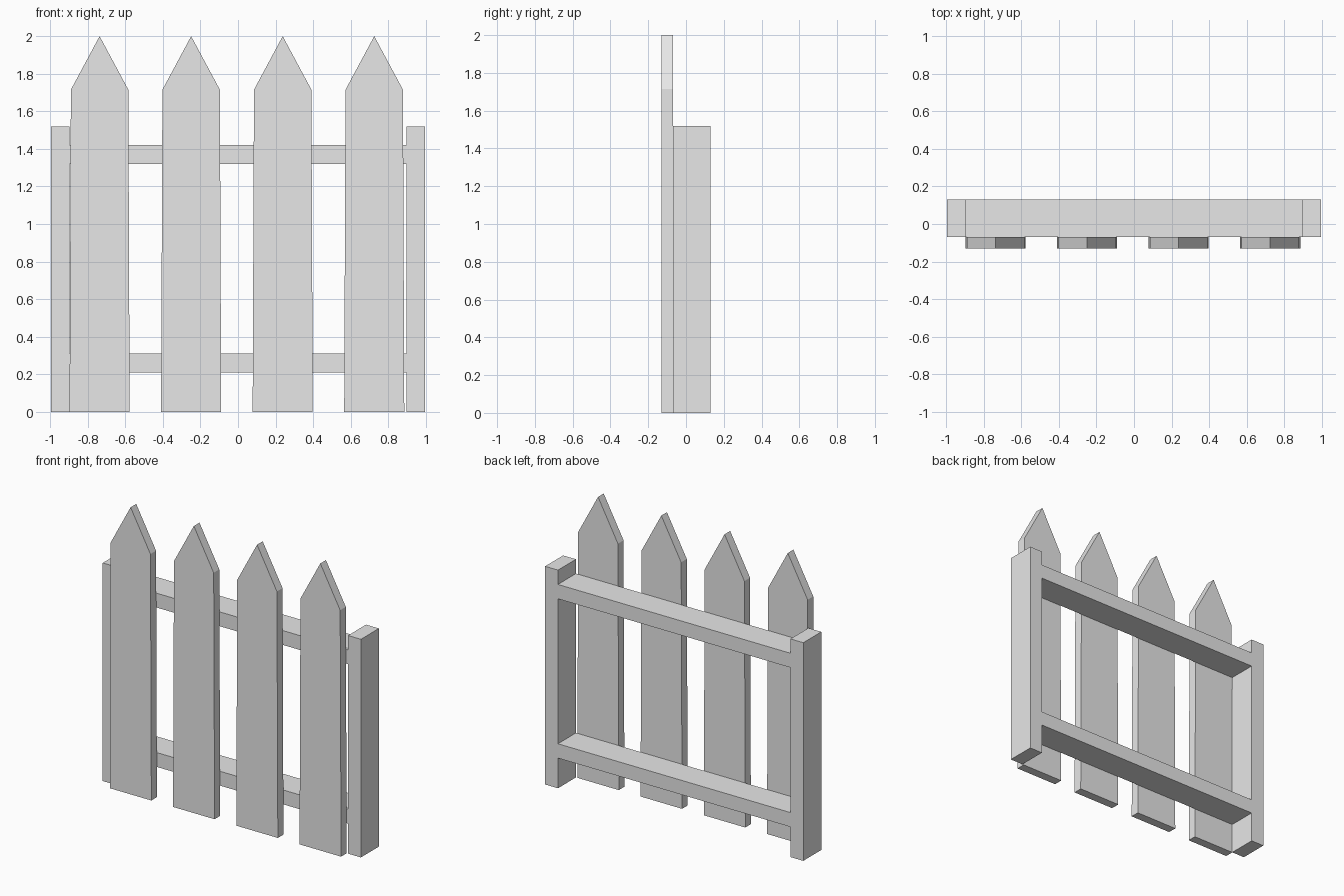
import bpy
import bmesh

cube = bpy.data.objects.get("Cube")
if cube:
    bpy.data.objects.remove(cube, do_unlink=True)

grey = bpy.data.materials.new("plain_grey")
grey.use_nodes = True
colour = (0.8, 0.8, 0.8, 1)
grey.diffuse_color = colour
grey.node_tree.nodes["Principled BSDF"].inputs["Base Color"].default_value = colour


def extrude_profile(name, points, y0, y1):
    """Extrude an x-z outline from y0 back to y1."""
    bm = bmesh.new()
    face = bm.faces.new([bm.verts.new((x, y0, z)) for x, z in points])
    result = bmesh.ops.extrude_face_region(bm, geom=[face])
    moved = [v for v in result["geom"] if isinstance(v, bmesh.types.BMVert)]
    bmesh.ops.translate(bm, verts=moved, vec=(0, y1 - y0, 0))
    bmesh.ops.recalc_face_normals(bm, faces=bm.faces)
    mesh = bpy.data.meshes.new(name)
    bm.to_mesh(mesh)
    bm.free()
    mesh.materials.append(grey)
    obj = bpy.data.objects.new(name, mesh)
    bpy.context.collection.objects.link(obj)
    return obj


def board(name, x0, x1, z0, z1):
    return extrude_profile(name, [(x0, z0), (x1, z0), (x1, z1), (x0, z1)], BOARD_FRONT, BOARD_BACK)


PICKET_FRONT, BOARD_FRONT, BOARD_BACK = -0.13, -0.068, 0.13
OUTER, INNER = 0.995, 0.896

# End posts
board("right_post", -OUTER, -INNER, 0, 1.52)
board("left_post", INNER, OUTER, 0, 1.52)

# Rails between the posts
for name, z in (("lower_rail", 0.21), ("upper_rail", 1.32)):
    board(name, -INNER, INNER, z, z + 0.1)

# Pointed pickets, slightly tapered towards the shoulder
for i in range(4):
    x = -0.737 + i * 0.4875
    foot, shoulder = 0.16, 0.153
    outline = [(x - foot, 0), (x + foot, 0), (x + shoulder, 1.715),
               (x, 2), (x - shoulder, 1.715)]
    extrude_profile(f"picket_{i + 1}", outline, PICKET_FRONT, BOARD_FRONT)
